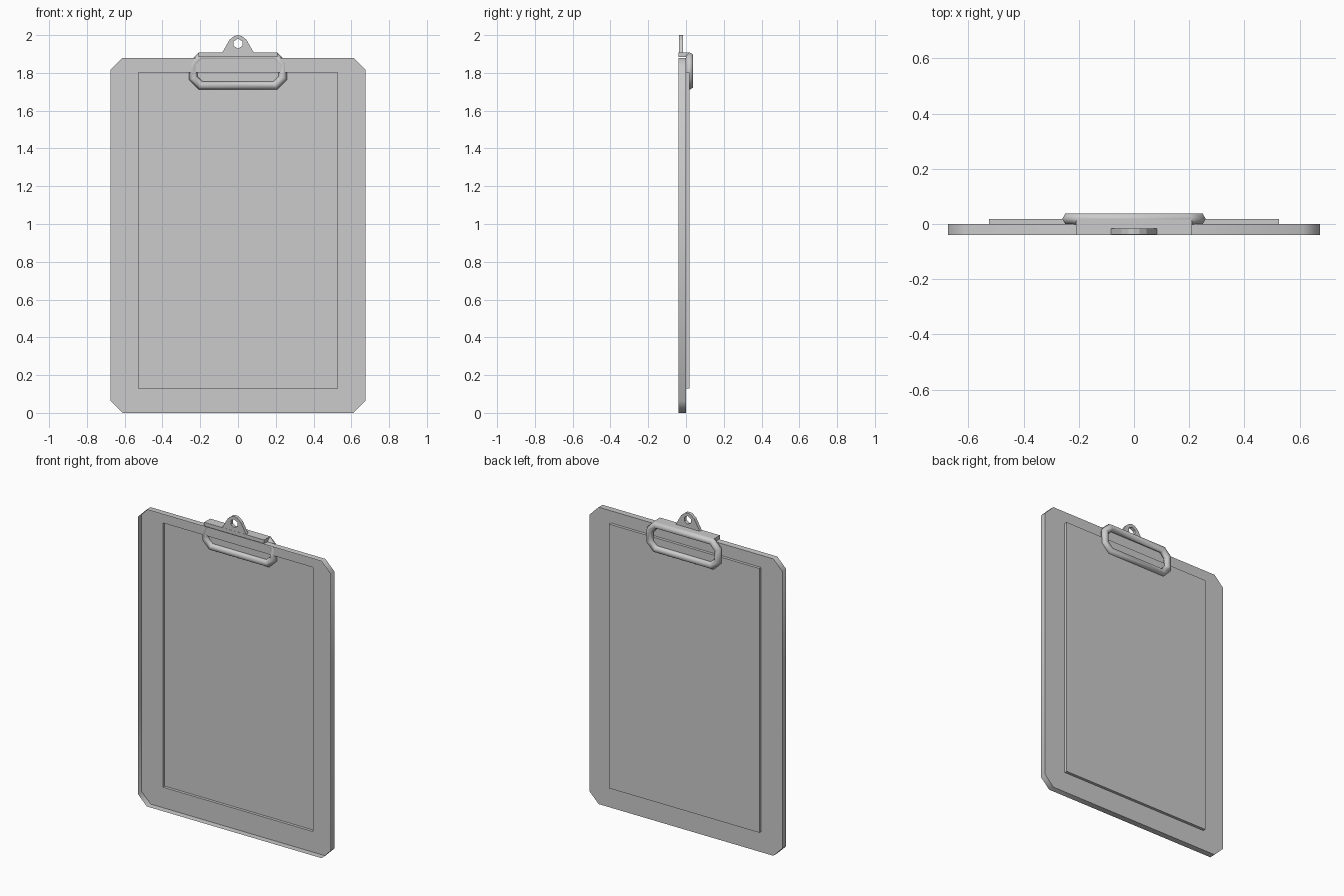
import bpy, bmesh, math

if "Cube" in bpy.data.objects:
    bpy.data.objects.remove(bpy.data.objects["Cube"], do_unlink=True)

grey = bpy.data.materials.new("plain grey")
grey.use_nodes = True
colour = (0.6, 0.6, 0.6, 1)
grey.diffuse_color = colour
grey.node_tree.nodes["Principled BSDF"].inputs["Base Color"].default_value = colour


def finish(name, bm, smooth_angle=None):
    bmesh.ops.recalc_face_normals(bm, faces=bm.faces)
    mesh = bpy.data.meshes.new(name)
    bm.to_mesh(mesh)
    bm.free()
    obj = bpy.data.objects.new(name, mesh)
    bpy.context.collection.objects.link(obj)
    mesh.materials.append(grey)
    if smooth_angle:
        bpy.ops.object.select_all(action='DESELECT')
        obj.select_set(True)
        bpy.context.view_layer.objects.active = obj
        bpy.ops.object.shade_smooth_by_angle(angle=math.radians(smooth_angle))
    return obj


def cut_rect(half, low, high, cut):
    """Rectangle outline in x, z with cut corners."""
    return [(half - cut, low), (half, low + cut), (half, high - cut), (half - cut, high),
            (cut - half, high), (-half, high - cut), (-half, low + cut), (cut - half, low)]


def rect(half, low, high):
    return [(half, low), (half, high), (-half, high), (-half, low)]


def add_loop(bm, points, y):
    verts = [bm.verts.new((x, y, z)) for x, z in points]
    edges = [bm.edges.new((v, verts[i - 1])) for i, v in enumerate(verts)]
    return verts, edges


def bridge(bm, a, b):
    for i in range(len(a)):
        bm.faces.new((a[i - 1], a[i], b[i], b[i - 1]))


def slab(name, outline, y0, y1, hole=None, caps=(True, True), hole_walls=True, smooth=None):
    """Extruded outline, optionally pierced or open on one side."""
    bm = bmesh.new()
    loops = [[add_loop(bm, o, y) for o in (outline, hole) if o] for y in (y0, y1)]
    for cap, level in zip(caps, loops):
        if cap:
            edges = [e for _, es in level for e in es]
            bmesh.ops.triangle_fill(bm, edges=edges, use_beauty=True)
    bridge(bm, loops[0][0][0], loops[1][0][0])
    if hole and hole_walls:
        bridge(bm, loops[0][1][0], loops[1][1][0])
    loose = [v for v in bm.verts if not v.link_faces]
    bmesh.ops.delete(bm, geom=loose, context='VERTS')
    return finish(name, bm, smooth)


# Board: a shallow tray open at the front, with a window for the paper
sheet = rect(0.526, 0.13, 1.803)
slab("board", cut_rect(0.675, 0, 1.88, 0.063), -0.039, 0, hole=sheet,
     caps=(False, True), hole_walls=False, smooth=50)

# Paper: raised on the back, hollow from the front
slab("paper", sheet, 0, 0.018, caps=(False, True))

# Clip ring: hexagonal tube around a cut-corner rectangle
radius = 0.0225
bm = bmesh.new()
loops = []
for i in range(6):
    a = math.radians(60 * i)
    d, y = radius * math.cos(a), 0.0185 + radius * math.sin(a)
    outline = cut_rect(0.2375 + d, 1.7335 - d, 1.886 + d, 0.04 + d * (2 - math.sqrt(2)))
    loops.append(add_loop(bm, outline, y)[0])
for i in range(6):
    bridge(bm, loops[i - 1], loops[i])
finish("clip_ring", bm, 65)

# Clip plate over the top edge of the board
slab("clip_plate", rect(0.21, 1.884, 1.907), -0.039, 0.0185)

# Hanging tab with a six-sided hole
side = [(0.085, 1.905), (0.045, 1.975), (0.02, 1.995)]
tab = side + [(0, 2)] + [(-x, z) for x, z in reversed(side)]
hole = [(0.026 * math.sin(math.radians(60 * i)), 1.955 + 0.026 * math.cos(math.radians(60 * i)))
        for i in range(6)]
slab("hanging_tab", tab, -0.038, -0.017, hole=hole)
